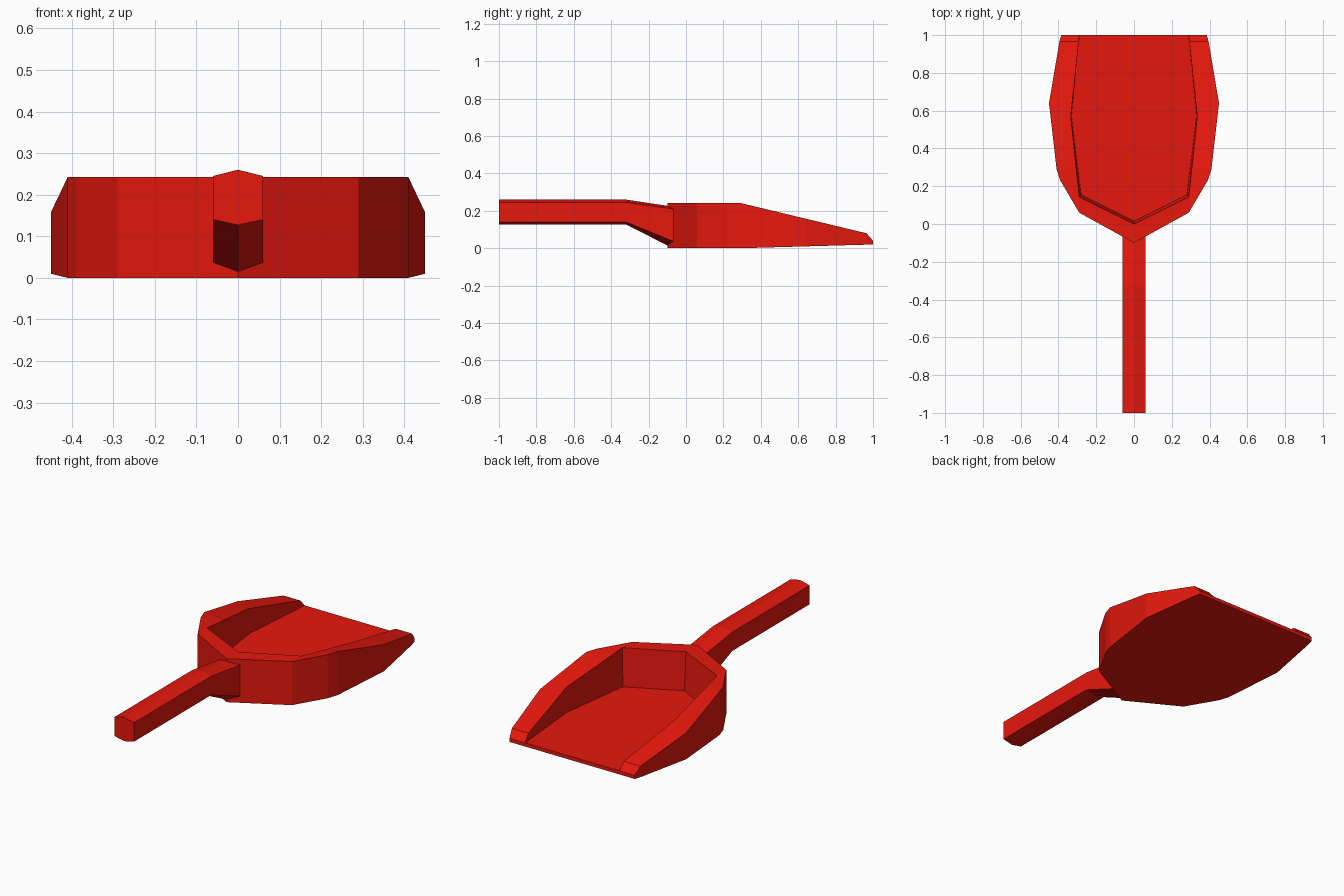
import bpy, bmesh

if "Cube" in bpy.data.objects:
    bpy.data.objects.remove(bpy.data.objects["Cube"])

red = bpy.data.materials.new("red_plastic")
red.diffuse_color = (0.8, 0.009, 0.004, 1)
red.use_nodes = True
red.node_tree.nodes["Principled BSDF"].inputs["Base Color"].default_value = red.diffuse_color


def finish(bm, name):
    bmesh.ops.remove_doubles(bm, verts=bm.verts, dist=0.0005)
    bmesh.ops.recalc_face_normals(bm, faces=bm.faces)
    mesh = bpy.data.meshes.new(name)
    bm.to_mesh(mesh)
    bm.free()
    mesh.materials.append(red)
    obj = bpy.data.objects.new(name, mesh)
    bpy.context.collection.objects.link(obj)
    return obj


def rim_z(y):
    if y <= 0.29:
        return 0.242
    if y <= 0.965:
        return 0.242 - (y - 0.29) / 0.675 * 0.162
    return 0.08 - (y - 0.965) / 0.035 * 0.04


def inner_rim_z(y):
    # straight inner edge between the back corner and the widest point
    if 0.143 < y < 0.57:
        t = (y - 0.143) / 0.427
        return 0.242 + t * (rim_z(0.57) - 0.242)
    return rim_z(y)


def base_z(y):
    return 0.02 * max(0, (y - 0.29) / 0.71)


def floor_z(y):
    return 0.03 + 0.01 * y


# Half outlines of the pan, from the back point to the front lip
outer = [(0, -0.1), (0.29, 0.06), (0.39, 0.23), (0.41, 0.29),
         (0.45, 0.64), (0.395, 0.965), (0.385, 1)]
inner = [(0, 0), (0.29, 0.143), (0.299, 0.23), (0.3055, 0.29),
         (0.335, 0.57), (0.293, 0.965), (0.29, 1)]
floor = [(0, 0.014), (0.28, 0.155), (0.291, 0.24), (0.298, 0.30),
         (0.331, 0.57), (0.293, 0.965), (0.29, 1)]


def ring(bm, half, height):
    full = [(-x, y) for x, y in half[:0:-1]] + half
    return [bm.verts.new((x, y, height(y))) for x, y in full]


# Pan: walls lofted through four rings, then base and floor strips
bm = bmesh.new()
rings = [ring(bm, outer, base_z), ring(bm, outer, rim_z),
         ring(bm, inner, inner_rim_z), ring(bm, floor, floor_z)]
for a, b in zip(rings, rings[1:]):
    for i in range(12):
        bm.faces.new((a[i], a[i + 1], b[i + 1], b[i]))
for r in (rings[0], rings[3]):
    bm.faces.new((r[5], r[6], r[7]))
    for i in range(1, 6):
        bm.faces.new((r[6 - i], r[6 + i], r[7 + i], r[5 - i]))
# Front lip
bm.faces.new([r[0] for r in rings] + [r[12] for r in reversed(rings)])
finish(bm, "pan")

# Handle: six-sided section swept along, bending down to the pan's back point
# (y at sides, y at centre, bottom centre, bottom side, top side, top centre)
stations = [(-1, -1, 0.127, 0.14, 0.245, 0.26),
            (-0.32, -0.32, 0.127, 0.14, 0.245, 0.26),
            (-0.067, -0.1, 0.015, 0.037, 0.21, 0.227)]
bm = bmesh.new()
w = 0.06
loops = []
for ys, yc, bc, bs, ts, tc in stations:
    pts = [(0, yc, bc), (w, ys, bs), (w, ys, ts),
           (0, yc, tc), (-w, ys, ts), (-w, ys, bs)]
    loops.append([bm.verts.new(p) for p in pts])
for a, b in zip(loops, loops[1:]):
    for i in range(6):
        j = (i + 1) % 6
        bm.faces.new((a[i], a[j], b[j], b[i]))
bm.faces.new(loops[0])
finish(bm, "handle")
